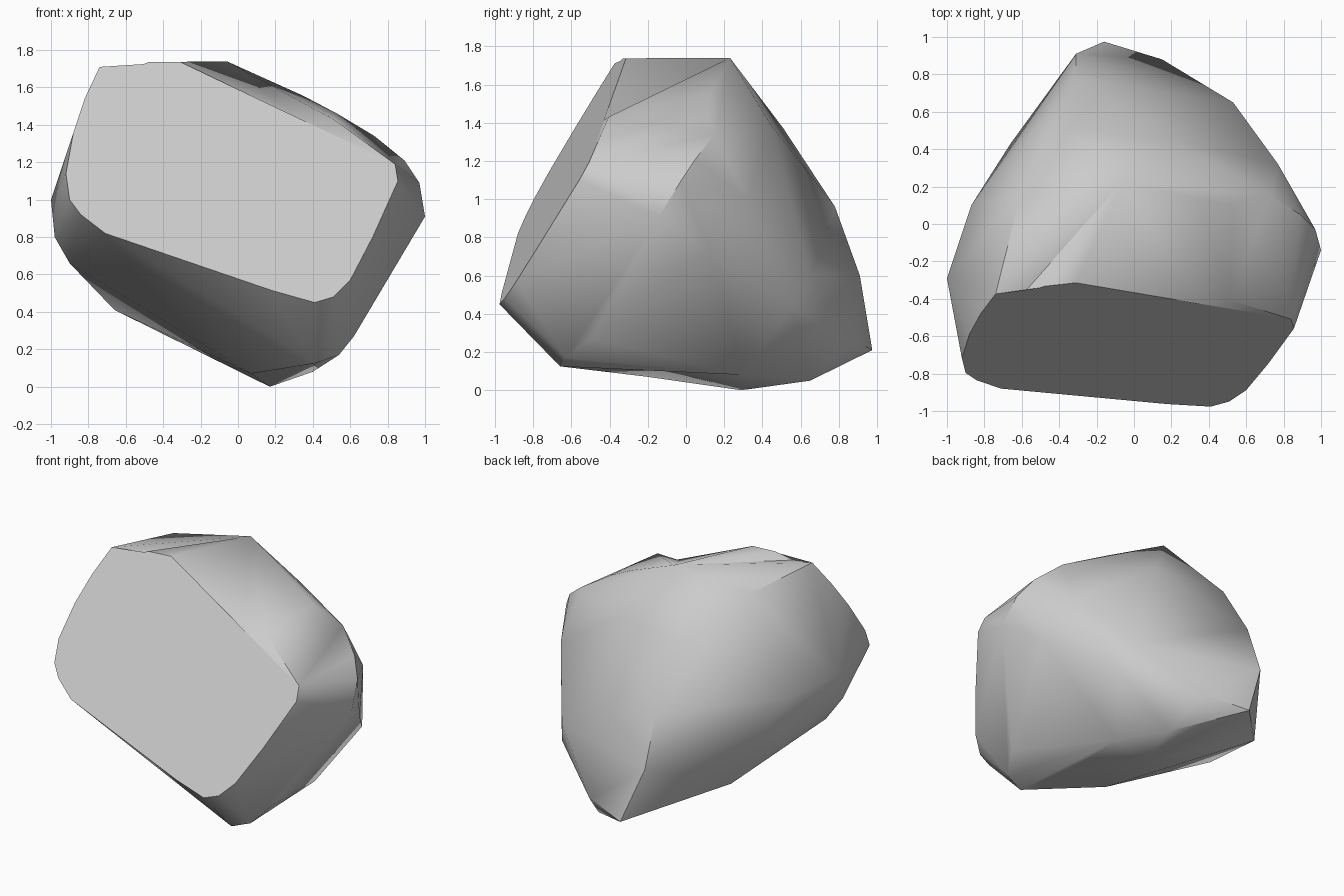
import bpy, bmesh, math

if "Cube" in bpy.data.objects:
    bpy.data.objects.remove(bpy.data.objects["Cube"])

# The front is one flat tilted cut: depth follows from x and z
def on_cut(x, z):
    return (x, -1.276 + 0.103 * x + 0.572 * z, z)

cut_outline = [(-.74, 1.71), (-.48, 1.735), (-.31, 1.737), (.51, 1.43), (.84, 1.19),
               (.855, 1.1), (.72, .8), (.60, .57), (.51, .48), (.41, .45), (.18, .515),
               (.0, .585), (-.24, .675), (-.71, .82), (-.84, .92), (-.90, 1.0), (-.92, 1.14),
               (-.88, 1.36), (-.82, 1.54)]

body = [
    # ridge from the back point up to the top
    (-.16, .975, .21), (-.31, .91, .6), (-.31, .78, .96), (-.33, .51, 1.37),
    (-.61, .14, 1.65), (-.06, .23, 1.74),
    # right shoulder and flank
    (.2, .45, 1.38), (.35, .13, 1.555), (.53, .1, 1.46), (.73, .15, 1.34), (.89, .05, 1.21),
    (.97, -.03, 1.09), (1, -.14, .91), (.77, .32, 1.0), (.88, .12, .74), (.6, .55, .43),
    (.53, .65, .6), (.15, .88, .26),
    # underside
    (.17, .29, 0), (.24, .65, .05), (.4, .3, .08), (.41, -.66, .125), (.54, -.63, .17),
    (.62, -.5, .27), (.07, -.2, .07), (-.07, .2, .12),
    # left flank
    (-.66, .43, .41), (-.9, -.3, .66), (-.98, -.38, .8), (-1, -.29, 1), (-.87, .1, .95),
]

bm = bmesh.new()
for p in [on_cut(*c) for c in cut_outline] + body:
    bm.verts.new(p)
res = bmesh.ops.convex_hull(bm, input=bm.verts)
bmesh.ops.delete(bm, geom=list({g for g in res["geom_interior"] + res["geom_unused"]
                                if isinstance(g, bmesh.types.BMVert)}), context='VERTS')

# Chips broken out of the upper rim of the cut
def nearest(p):
    return min(bm.verts, key=lambda v: sum((a - b) ** 2 for a, b in zip(v.co, p)))

def chip(a, b, target):
    edge = bm.edges.get((nearest(a), nearest(b)))
    if not edge:
        return
    tips = [v for f in edge.link_faces for v in f.verts if v not in edge.verts]
    _, mid = bmesh.utils.edge_split(edge, edge.verts[0], 0.5)
    for tip in tips:
        face = next(f for f in mid.link_faces if tip in f.verts)
        bmesh.utils.face_split(face, mid, tip)
    mid.co = target

chip(on_cut(-.31, 1.737), on_cut(.51, 1.43), on_cut(.35, 1.41))
chip(on_cut(-.74, 1.71), on_cut(-.48, 1.735), on_cut(-.59, 1.69))
# hollow along the underside
chip((.41, -.66, .125), (.17, .29, 0), (.34, -.12, .11))
bmesh.ops.recalc_face_normals(bm, faces=bm.faces)

mesh = bpy.data.meshes.new("rock")
bm.to_mesh(mesh)
bm.free()
rock = bpy.data.objects.new("rock", mesh)
bpy.context.collection.objects.link(rock)
bpy.context.view_layer.objects.active = rock
rock.select_set(True)
bpy.ops.object.shade_smooth_by_angle(angle=math.radians(38))
